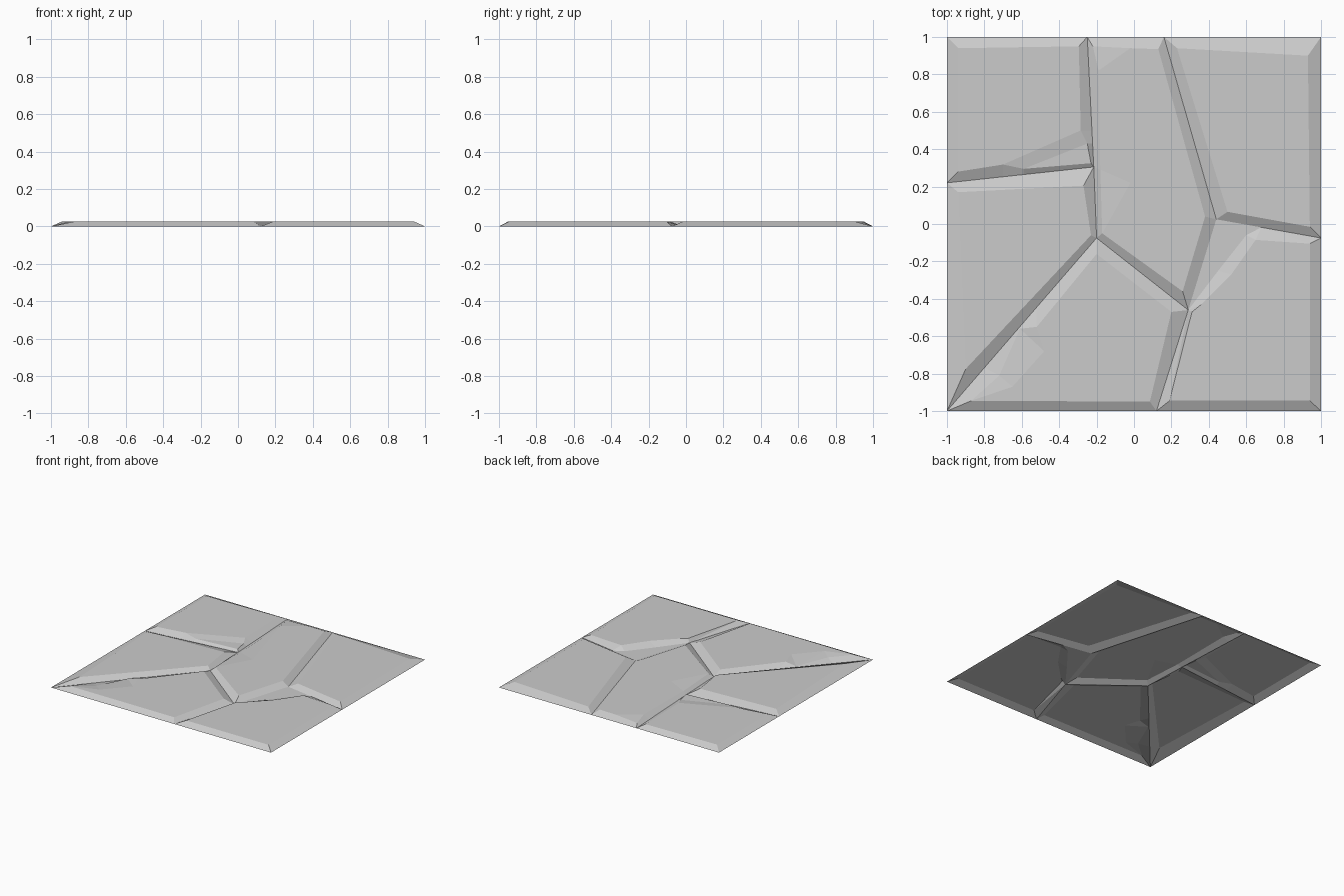
import bpy
import bmesh
from mathutils import Vector

cube = bpy.data.objects.get("Cube")
if cube:
    bpy.data.objects.remove(cube)

HIGH = 0.027   # slab top
MID = 0.016    # partly worn edge
LOW = 0.010    # deep chip

stone = bpy.data.materials.new("grey_stone")
stone.use_nodes = True
colour = (0.6, 0.6, 0.6, 1)
stone.diffuse_color = colour
stone.node_tree.nodes["Principled BSDF"].inputs["Base Color"].default_value = colour

# Crack junctions, all on the ground
back_left, back_right = Vector((-1, 1, 0)), Vector((1, 1, 0))
front_left, front_right = Vector((-1, -1, 0)), Vector((1, -1, 0))
back_a, back_b = Vector((-.25, 1, 0)), Vector((.16, 1, 0))
left_end, right_end = Vector((-1, .22, 0)), Vector((1, -.075, 0))
front_end = Vector((.12, -1, 0))
node_left, node_mid = Vector((-.215, .305, 0)), Vector((-.2, -.075, 0))
node_front, node_right = Vector((.29, -.46, 0)), Vector((.44, .025, 0))


def slab(name, outline, rim, facets=None):
    """Bevel from the ground outline up to the rim, then facets between rim points."""
    bm = bmesh.new()
    base = [bm.verts.new(p) for p in outline]
    top = [bm.verts.new(p) for p in rim]
    count = len(base)
    for i in range(count):
        j = (i + 1) % count
        bm.faces.new((base[i], base[j], top[j], top[i]))
    for facet in facets or [range(len(top))]:
        bm.faces.new([top[i] for i in facet])
    bmesh.ops.remove_doubles(bm, verts=bm.verts, dist=0.0005)
    bm.normal_update()
    for face in bm.faces:
        if face.normal.z < 0:
            face.normal_flip()
    mesh = bpy.data.meshes.new(name)
    bm.to_mesh(mesh)
    bm.free()
    mesh.materials.append(stone)
    obj = bpy.data.objects.new(name, mesh)
    bpy.context.collection.objects.link(obj)


# Back left slab with a stepped chip at its inner corner
slab("back_left_slab",
     [back_left, left_end, left_end.lerp(node_left, .38), left_end.lerp(node_left, .52),
      node_left, node_left.lerp(back_a, .18), node_left.lerp(back_a, .28), back_a],
     [(-.94, .94, HIGH), (-.94, .28, HIGH), (-.7, .318, HIGH), (-.59, .295, MID),
      (-.23, .325, MID), (-.25, .43, MID), (-.285, .5, HIGH), (-.295, .95, HIGH)],
     [(0, 1, 2, 6, 7), (2, 3, 5, 6), (3, 4, 5)])

# Central slab, worn along its left side
slab("centre_slab",
     [back_a, back_a.lerp(node_left, .26), node_left, node_mid,
      node_front, node_right, back_b, back_a.lerp(back_b, .55)],
     [(-.22, .95, MID), (-.19, .82, HIGH), (-.18, .29, MID), (-.17, -.05, HIGH),
      (.26, -.36, HIGH), (.38, .04, HIGH), (.13, .935, HIGH), (-.02, .94, HIGH),
      (-.02, .22, HIGH)],
     [(0, 1, 7), (1, 2, 8), (2, 3, 8), (1, 8, 3, 4, 5, 6, 7)])

# Left slab
slab("left_slab",
     [left_end, front_left, node_mid, node_left],
     [(-.94, .17, HIGH), (-.9, -.775, HIGH), (-.23, -.06, HIGH), (-.27, .205, HIGH)])

# Front slab with a chip on its diagonal edge
slab("front_slab",
     [node_mid, node_mid.lerp(front_left, .4), node_mid.lerp(front_left, .52),
      node_mid.lerp(front_left, .75), front_left, front_end, node_front],
     [(-.2, -.16, HIGH), (-.52, -.55, HIGH), (-.61, -.56, LOW), (-.72, -.81, MID),
      (-.87, -.945, HIGH), (.085, -.95, HIGH), (.2, -.47, HIGH),
      (-.48, -.68, HIGH), (-.65, -.87, HIGH)],
     [(1, 2, 7), (2, 8, 7), (2, 3, 8), (3, 4, 8), (0, 1, 7, 8, 4, 5, 6)])

# Front right slab with its inner corner broken off down to the ground
broken = node_right.lerp(right_end, .43)
slab("front_right_slab",
     [node_right, node_front, front_end, front_right, right_end, broken],
     [node_right, node_front, (.19, -.945, HIGH), (.94, -.945, HIGH),
      (.94, -.105, HIGH), broken, (.6, -.06, 0), (.45, -.25, 0),
      (.65, -.085, HIGH), (.52, -.27, HIGH), (.36, -.43, HIGH), (.31, -.47, HIGH)],
     [(0, 1, 7, 6, 5), (5, 6, 8), (6, 7, 9, 8), (7, 1, 10, 9), (1, 11, 10),
      (1, 2, 11), (4, 5, 8), (11, 2, 3, 4, 8, 9, 10)])

# Back right slab
slab("back_right_slab",
     [back_b, node_right, right_end, back_right],
     [(.23, .94, HIGH), (.5, .065, HIGH), (.94, -.015, HIGH), (.93, .9, HIGH)])
